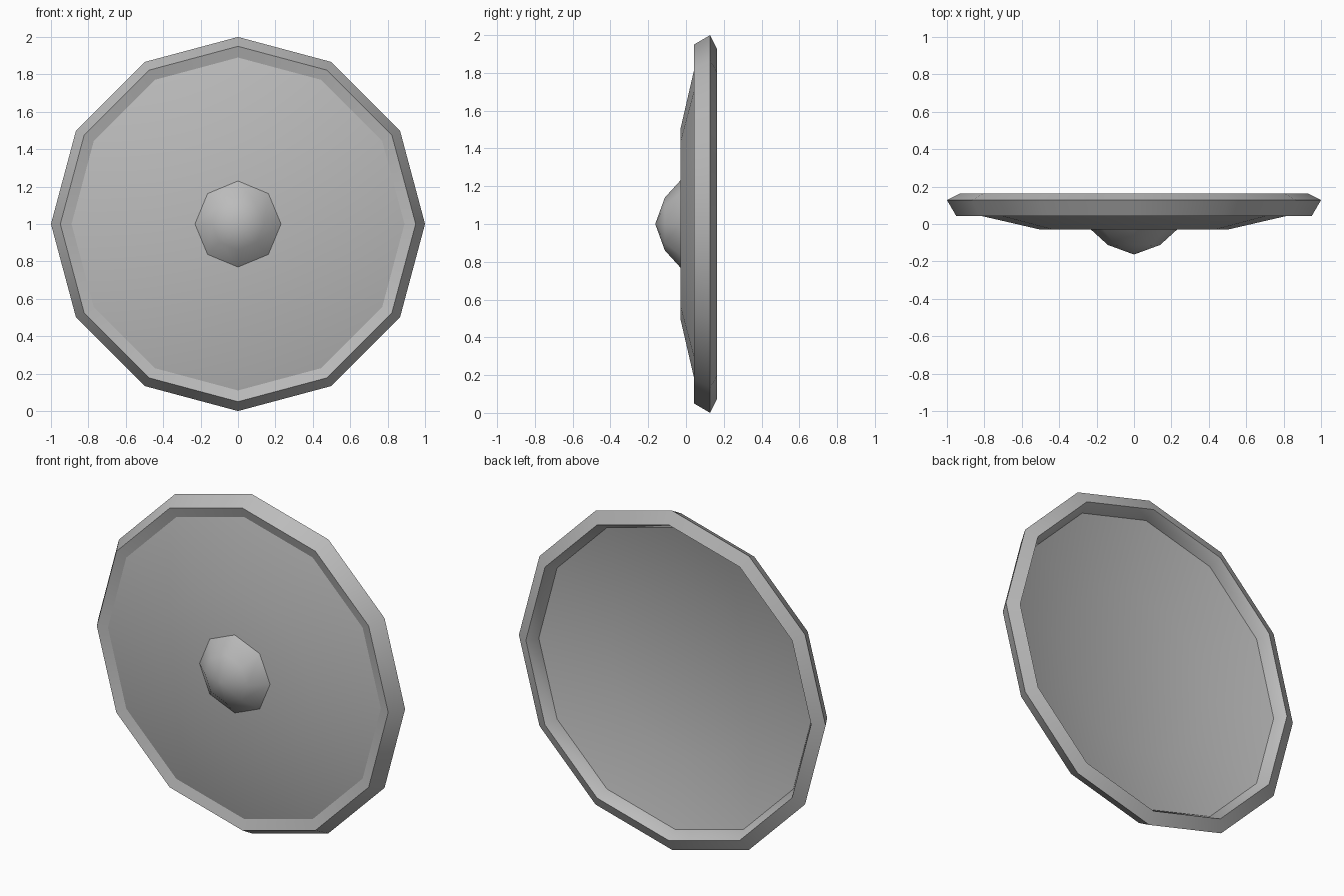
import bpy
import bmesh
from math import sin, cos, tau, radians

cube = bpy.data.objects.get("Cube")
if cube:
    bpy.data.objects.remove(cube, do_unlink=True)

steel = bpy.data.materials.new("grey_steel")
steel.use_nodes = True
GREY = (0.5, 0.5, 0.5, 1)
steel.diffuse_color = GREY
steel.node_tree.nodes["Principled BSDF"].inputs["Base Color"].default_value = GREY


def lathe(name, profile, sides, smooth_angle, closed=False):
    """Turn (radius, y) points about the front-back axis through z = 1."""
    bm = bmesh.new()
    rings = []
    for r, y in profile:
        if r == 0:
            rings.append([bm.verts.new((0, y, 1))] * sides)
        else:
            rings.append([bm.verts.new((r * sin(tau * i / sides), y, 1 + r * cos(tau * i / sides)))
                          for i in range(sides)])
    pairs = list(zip(rings, rings[1:]))
    if closed:
        pairs.append((rings[-1], rings[0]))
    for a, b in pairs:
        for i in range(sides):
            j = (i + 1) % sides
            corners = dict.fromkeys((a[i], a[j], b[j], b[i]))
            bm.faces.new(list(corners))
    bmesh.ops.recalc_face_normals(bm, faces=bm.faces[:])
    mesh = bpy.data.meshes.new(name)
    bm.to_mesh(mesh)
    bm.free()
    mesh.materials.append(steel)
    obj = bpy.data.objects.new(name, mesh)
    bpy.context.collection.objects.link(obj)
    bpy.ops.object.select_all(action='DESELECT')
    obj.select_set(True)
    bpy.context.view_layer.objects.active = obj
    bpy.ops.object.shade_smooth_by_angle(angle=radians(smooth_angle))
    return obj


# Dished board: front skin, thin edge, hollow back skin
lathe("shield_board",
      [(0, -0.03), (0.5, -0.03), (0.89, 0.06), (0.89, 0.10), (0.5, 0.01), (0, 0.01)],
      12, 40)

# Bevelled rim around the board
lathe("shield_rim",
      [(0.89, 0.06), (0.95, 0.042), (1, 0.128), (0.93, 0.163), (0.89, 0.10)],
      12, 32, closed=True)

# Rounded centre boss with an open base sunk against the board
lathe("centre_boss", [(0.23, -0.03), (0.14, -0.112), (0, -0.163)], 8, 60)
